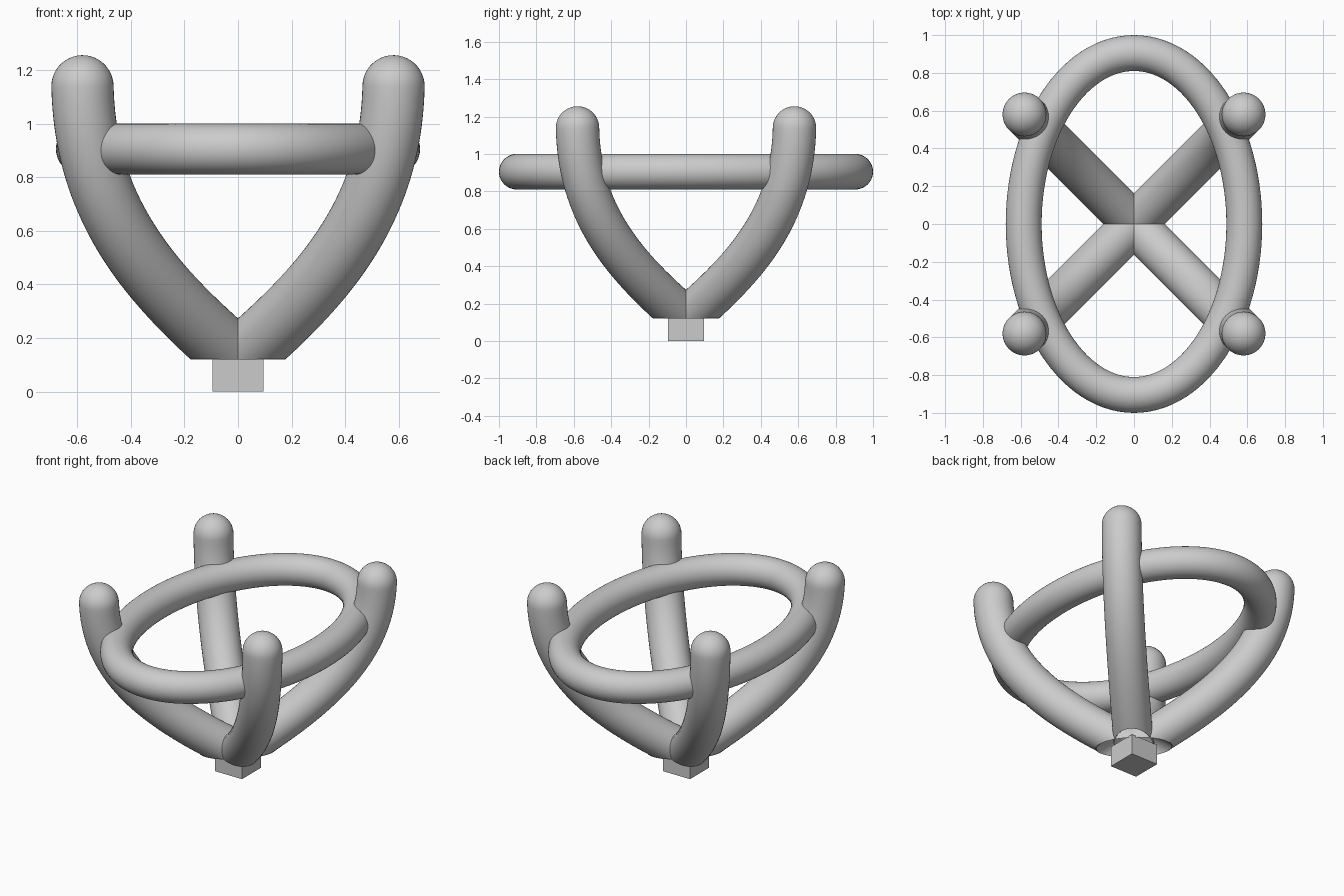
import bpy, bmesh, math
from mathutils import Vector

if "Cube" in bpy.data.objects:
    bpy.data.objects.remove(bpy.data.objects["Cube"])

SIDES = 40


def finish(name, bm, smooth=True):
    bmesh.ops.recalc_face_normals(bm, faces=bm.faces)
    mesh = bpy.data.meshes.new(name)
    bm.to_mesh(mesh)
    bm.free()
    obj = bpy.data.objects.new(name, mesh)
    bpy.context.collection.objects.link(obj)
    if smooth:
        bpy.context.view_layer.objects.active = obj
        obj.select_set(True)
        bpy.ops.object.shade_smooth_by_angle(angle=math.radians(40))
        obj.select_set(False)
    return obj


def skin(stations, closed):
    """Bridge circles given as (centre, axis_a, axis_b, radius)."""
    bm = bmesh.new()
    rings = []
    for c, a, b, r in stations:
        rings.append([bm.verts.new(c + r * (math.cos(t) * a + math.sin(t) * b))
                      for t in (2 * math.pi * i / SIDES for i in range(SIDES))])
    pairs = list(zip(rings, rings[1:]))
    if closed:
        pairs.append((rings[-1], rings[0]))
    else:
        bm.faces.new(rings[0])
        bm.faces.new(rings[-1])
    for p, q in pairs:
        for i in range(SIDES):
            j = (i + 1) % SIDES
            bm.faces.new((p[i], p[j], q[j], q[i]))
    return bm


# Elliptical ring with a constant tube thickness
def ring():
    up, stations = Vector((0, 0, 1)), []
    for k in range(112):
        t = 2 * math.pi * k / 112
        c = Vector((0.584 * math.cos(t), 0.905 * math.sin(t), 0.905))
        out = Vector((0.905 * math.cos(t), 0.584 * math.sin(t), 0)).normalized()
        stations.append((c, out, up, 0.095))
    finish("oval_ring", skin(stations, True))


# Curved prong along a diagonal, round tip, flat cut at the base
def prong(name, sx, sy):
    radius = 0.116
    pts = [Vector((sx * x, sy * x, z)) for x, z in
           ((0, 0.12), (0.33, 0.40), (0.57, 0.68), (0.58, 1.139))]
    side = Vector((-sy, sx, 0)).normalized()
    stations = []
    for k in range(41):
        t = k / 40
        u = 1 - t
        c = (u**3 * pts[0] + 3 * u * u * t * pts[1]
             + 3 * u * t * t * pts[2] + t**3 * pts[3])
        d = (u * u * (pts[1] - pts[0]) + 2 * u * t * (pts[2] - pts[1])
             + t * t * (pts[3] - pts[2])).normalized()
        if k == 0:
            stations.append((c - 0.3 * d, side, side.cross(d), radius))
        stations.append((c, side, side.cross(d), radius))
    for k in range(1, 12):
        a = math.radians(89.5) * k / 11
        stations.append((pts[3] + d * radius * math.sin(a), side,
                         side.cross(d), radius * math.cos(a)))
    bm = skin(stations, False)
    cut = bmesh.ops.bisect_plane(
        bm, geom=bm.verts[:] + bm.edges[:] + bm.faces[:],
        plane_co=(0, 0, 0.12), plane_no=(0, 0, 1), clear_inner=True)
    edges = [e for e in cut["geom_cut"] if isinstance(e, bmesh.types.BMEdge)]
    bmesh.ops.holes_fill(bm, edges=edges)
    finish(name, bm)


ring()
for label, sx, sy in (("front_right", 1, -1), ("front_left", -1, -1),
                      ("back_right", 1, 1), ("back_left", -1, 1)):
    prong("prong_" + label, sx, sy)

# Square base peg
bm = bmesh.new()
bmesh.ops.create_cube(bm, size=1)
bmesh.ops.scale(bm, vec=(0.19, 0.19, 0.13), verts=bm.verts)
bmesh.ops.translate(bm, vec=(0, 0, 0.065), verts=bm.verts)
finish("base_peg", bm, smooth=False)
